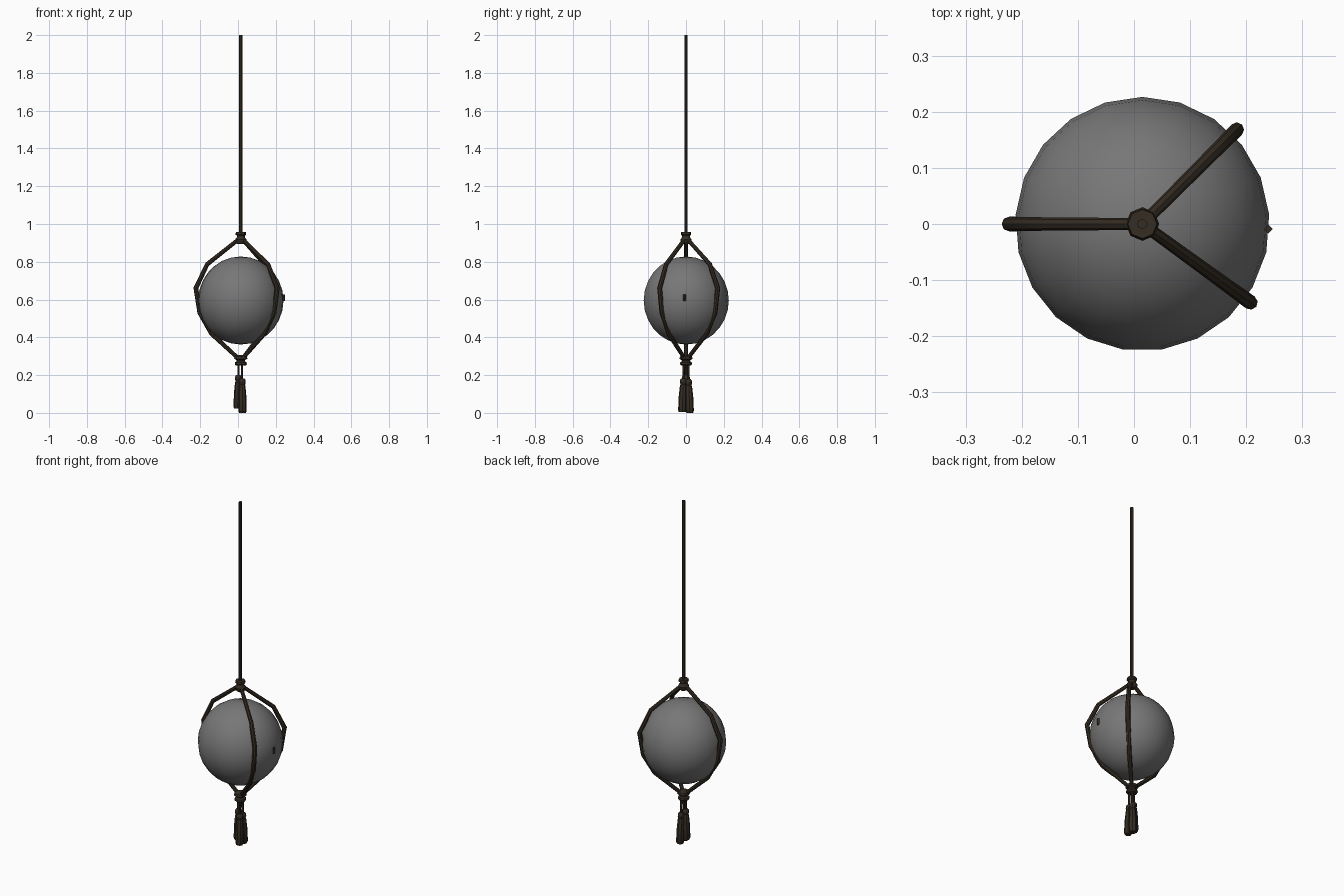
import bpy, bmesh, math
from mathutils import Vector

if "Cube" in bpy.data.objects:
    bpy.data.objects.remove(bpy.data.objects["Cube"])

CX = 0.015  # hanging axis


def material(name, rgb):
    m = bpy.data.materials.new(name)
    m.diffuse_color = (*rgb, 1)
    m.use_nodes = True
    m.node_tree.nodes["Principled BSDF"].inputs["Base Color"].default_value = m.diffuse_color
    return m


BROWN = material("dark brown cord", (0.036, 0.026, 0.017))
GREY = material("grey glass", (0.185, 0.185, 0.185))


def tube(name, points, radii, sides, mat, side=(0, 1, 0), angle=40):
    """Sweep a regular polygon along a planar path; side is a vector off that plane."""
    pts = [Vector(p) for p in points]
    side = Vector(side).normalized()
    bm = bmesh.new()
    rings = []
    for i, (p, r) in enumerate(zip(pts, radii)):
        t = (pts[min(i + 1, len(pts) - 1)] - pts[max(i - 1, 0)]).normalized()
        u = (side - t * side.dot(t)).normalized()
        v = t.cross(u)
        rings.append([bm.verts.new(p + r * (u * math.cos(a) + v * math.sin(a)))
                      for a in (2 * math.pi * k / sides for k in range(sides))])
    for a, b in zip(rings, rings[1:]):
        for k in range(sides):
            n = (k + 1) % sides
            bm.faces.new((a[k], a[n], b[n], b[k]))
    bm.faces.new(rings[0][::-1])
    bm.faces.new(rings[-1])
    bmesh.ops.recalc_face_normals(bm, faces=bm.faces)
    me = bpy.data.meshes.new(name)
    bm.to_mesh(me)
    bm.free()
    me.materials.append(mat)
    ob = bpy.data.objects.new(name, me)
    bpy.context.collection.objects.link(ob)
    bpy.context.view_layer.objects.active = ob
    for o in bpy.context.selected_objects:
        o.select_set(False)
    ob.select_set(True)
    bpy.ops.object.shade_smooth_by_angle(angle=math.radians(angle))
    return ob


def lathe(name, profile, sides, mat, angle=40):
    """profile: (radius, z) pairs around the hanging axis."""
    return tube(name, [(CX, 0, z) for r, z in profile], [r for r, z in profile],
                sides, mat, angle=angle)


# glass float
N = 14
lathe("float_ball", [(max(0.2265 * math.sin(math.pi * i / N), 0.0005),
                      0.595 - 0.233 * math.cos(math.pi * i / N)) for i in range(N + 1)],
      21, GREY, 60)

# small dark fleck on the side of the ball
tube("ball_fleck", [(CX + 0.2245, -0.009, 0.592), (CX + 0.2245, -0.009, 0.626)],
     [0.008, 0.008], 4, BROWN)

# hanging rope
lathe("hanging_rope", [(0.009, 0.93), (0.009, 2.0)], 8, BROWN)

# knots above and below the net
lathe("top_knot", [(0.018, 0.893), (0.028, 0.902), (0.030, 0.918), (0.021, 0.930),
                   (0.021, 0.938), (0.028, 0.944), (0.026, 0.957)], 8, BROWN)
lathe("bottom_knot", [(0.025, 0.250), (0.032, 0.257), (0.030, 0.268), (0.021, 0.274),
                      (0.023, 0.280), (0.035, 0.286), (0.032, 0.299), (0.018, 0.306)],
      8, BROWN)

# three cords around the ball
CORD = [(0.004, 0.925), (0.178, 0.787), (0.238, 0.66), (0.217, 0.53),
        (0.156, 0.42), (0.004, 0.28)]
for i, deg in enumerate((180, 45, -36)):
    a = math.radians(deg)
    c, s = math.cos(a), math.sin(a)
    tube(f"net_cord_{i + 1}", [(CX + r * c, r * s, z) for r, z in CORD],
         [0.0105, 0.012, 0.013, 0.013, 0.012, 0.0105], 8, BROWN, side=(-s, c, 0))

# three tassels on short strings: top xy, bottom xy, bottom height
TASSELS = [((0.002, 0.0), (-0.002, 0.0), 0.022),
           ((0.022, 0.014), (0.024, 0.020), 0.0),
           ((0.022, -0.014), (0.024, -0.020), 0.004)]
for i, (top, bot, z0) in enumerate(TASSELS):
    t = Vector((*top, z0 + 0.178))
    b = Vector((*bot, z0))
    tube(f"tassel_string_{i + 1}", [t - Vector((0, 0, 0.01)), (top[0], top[1] * 0.8, 0.265)],
         [0.0065, 0.0065], 6, BROWN)
    steps = [(0, 0.018), (0.06, 0.022), (0.45, 0.0215), (0.78, 0.017),
             (0.82, 0.014), (0.87, 0.0175), (0.96, 0.017), (1, 0.011)]
    tube(f"tassel_{i + 1}", [b.lerp(t, f) for f, r in steps], [r for f, r in steps],
         8, BROWN)
